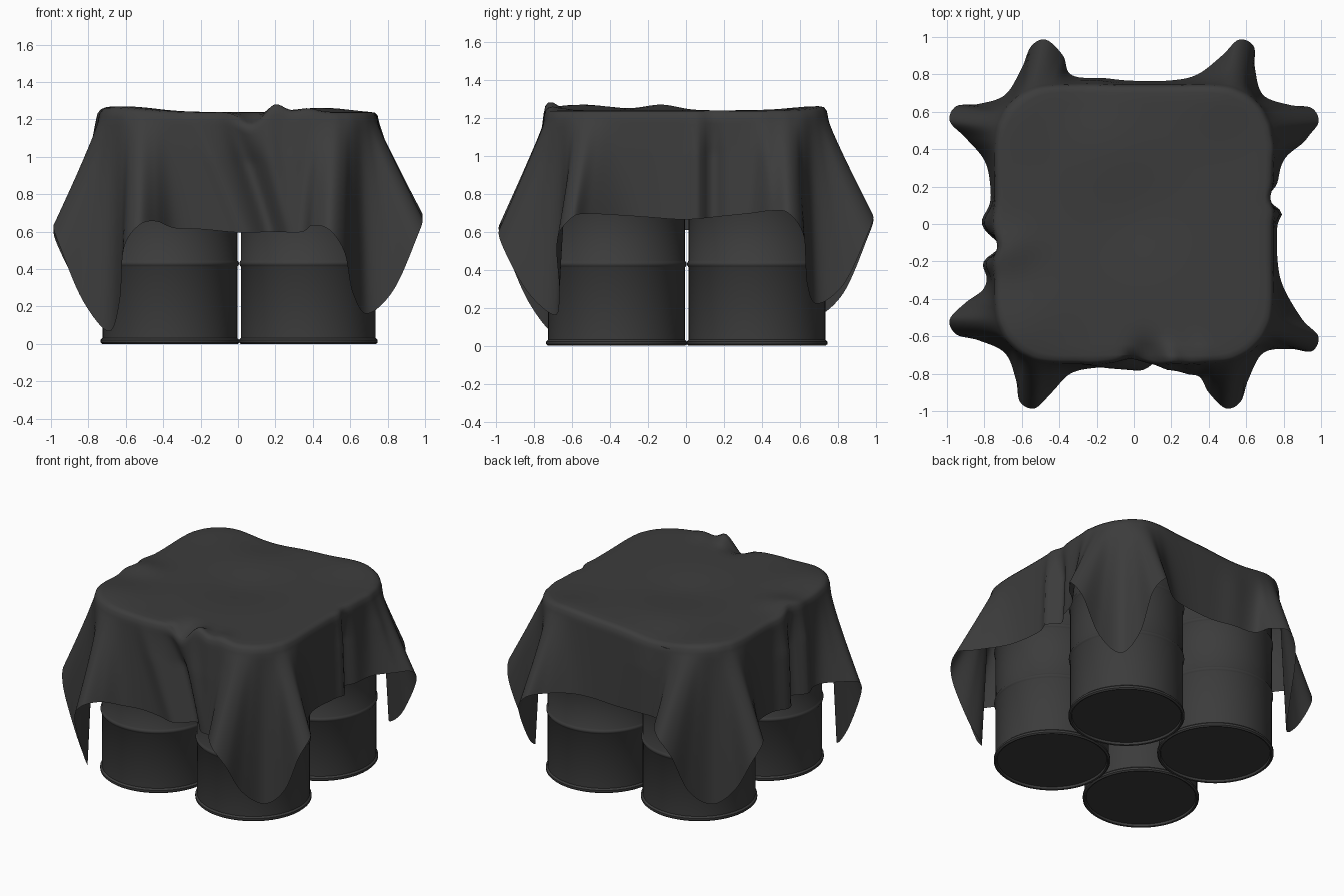
import bpy, bmesh, math
from mathutils import Vector, Matrix

if "Cube" in bpy.data.objects:
    bpy.data.objects.remove(bpy.data.objects["Cube"])

GREY = (0.045, 0.045, 0.045, 1)
mat = bpy.data.materials.new("charcoal_grey")
mat.use_nodes = True
mat.diffuse_color = GREY
bsdf = mat.node_tree.nodes["Principled BSDF"]
bsdf.inputs["Base Color"].default_value = GREY
bsdf.inputs["Roughness"].default_value = 0.7


def finish(bm, name, angle):
    bmesh.ops.recalc_face_normals(bm, faces=bm.faces[:])
    mesh = bpy.data.meshes.new(name)
    bm.to_mesh(mesh)
    bm.free()
    mesh.materials.append(mat)
    ob = bpy.data.objects.new(name, mesh)
    bpy.context.collection.objects.link(ob)
    bpy.ops.object.select_all(action='DESELECT')
    ob.select_set(True)
    bpy.context.view_layer.objects.active = ob
    bpy.ops.object.shade_smooth_by_angle(angle=math.radians(angle))
    return ob


def loft(bm, rings):
    for lower, upper in zip(rings, rings[1:]):
        n = len(lower)
        for i in range(n):
            j = (i + 1) % n
            bm.faces.new((lower[i], lower[j], upper[j], upper[i]))


# Barrels: lathed profile with end rims and two rounded rolling hoops
BODY, RIM, HEIGHT = 0.36, 0.371, 1.2


def hoop(z):
    return [(BODY + 0.009 * math.sin(math.pi * i / 6), z + 0.018 * (i / 3 - 1)) for i in range(7)]


profile = [(0.348, 0.018), (0.352, 0.003), (0.362, 0), (RIM, 0.008), (RIM, 0.022), (BODY, 0.032)]
profile += hoop(0.43) + hoop(0.8)
profile += [(BODY, HEIGHT - 0.03), (RIM, HEIGHT - 0.02), (RIM, HEIGHT - 0.006),
            (0.362, HEIGHT), (0.348, HEIGHT - 0.015)]


def barrel(name, x, y):
    bm = bmesh.new()
    rings = []
    for r, z in profile:
        rings.append([bm.verts.new((r * math.cos(a), r * math.sin(a), z))
                      for a in (math.tau * i / 64 for i in range(64))])
    loft(bm, rings)
    bm.faces.new(rings[0])
    bm.faces.new(rings[-1])
    finish(bm, name, 40).location = (x, y, 0)


for depth, sy in (("front", -1), ("back", 1)):
    for side, sx in (("right", -1), ("left", 1)):
        barrel(f"barrel_{depth}_{side}", 0.37 * sx + 0.006, 0.37 * sy + 0.004)

# Cloth outline, half a side: (along, out) at the top edge, (along, out, z) at the hem
HALF = [((0, .745), (0, .765, .62)),
        ((.2, .745), (.2, .768, .635)),
        ((.36, .748), (.34, .80, .645)),
        ((.45, .745), (.42, .90, .65)),
        ((.52, .735), (.51, .985, .63)),
        ((.57, .715), (.59, .95, .51)),
        ((.615, .69), (.622, .83, .28)),
        ((.655, .655), (.69, .69, .15))]
# Per corner: tip height; per side: lobe shifts at its two ends and change of hem height
TIP_Z = (0.07, 0.18, 0.22, 0.18)
SHIFT = ((.02, -.02), (.09, .03), (.05, -.04), (.04, 0))
HEM_LIFT = (-.035, .05, .06, 0)

top_pts, hem_pts = [], []
for side in range(4):
    turn = Matrix.Rotation(side * math.pi / 2, 3, 'Z')
    for k in range(-7, 7):
        (ta, tb), (ha, hb, hz) = HALF[abs(k)]
        s = -1 if k < 0 else 1
        corner = side if k < 0 else (side + 1) % 4
        shift = SHIFT[side][0 if k < 0 else 1]
        if abs(k) == 7:
            hz = TIP_Z[corner]
        elif abs(k) == 6:
            hz += (TIP_Z[corner] - 0.15) * 0.6
            ha += shift * 0.5
        elif abs(k) >= 3:
            ha += shift
            hz += max(0, HEM_LIFT[side])
        else:
            hz += HEM_LIFT[side]
        top_pts.append(turn @ Vector((s * ta, -tb, 0)))
        hem_pts.append(turn @ Vector((s * ha, -hb, hz)))


def smooth_loop(pts, steps):
    out, n = [], len(pts)
    for i in range(n):
        a, b, c, d = (pts[(i + o) % n] for o in (-1, 0, 1, 2))
        for q in range(steps):
            t = q / steps
            out.append(0.5 * (2 * b + (c - a) * t + (2 * a - 5 * b + 4 * c - d) * t * t
                              + (3 * b - a - 3 * c + d) * t ** 3))
    return out


top_loop, hem_loop = smooth_loop(top_pts, 8), smooth_loop(hem_pts, 8)


def bell(d, width):
    return math.exp(-(d / width) ** 2)


# Gentle lumps on the top: x, y, height, radius
LUMPS = [(.2, -.72, .05, .06), (.37, -.7, .02, .07), (-.66, -.13, .03, .12), (-.6, .62, .01, .2),
         (-.6, -.55, .03, .22), (.45, .7, .022, .2), (.07, -.72, -.06, .08), (0, .05, -.025, .25),
         (-.25, .74, -.03, .22)]


def lift(p):
    return sum(h * bell(math.hypot(p.x - x, p.y - y), r) for x, y, h, r in LUMPS)


# Hanging folds: outward direction, position along side, slant, depth, width
FOLDS = [((-1, 0), .01, 0, .05, .07), ((-1, 0), -.12, 0, -.05, .05), ((-1, 0), -.21, 0, .04, .06),
         ((1, 0), .14, 0, -.05, .05), ((1, 0), .06, 0, .03, .04), ((1, 0), .42, .03, .02, .05),
         ((0, -1), .06, .2, -.08, .07), ((0, -1), .18, .1, .03, .06), ((0, -1), -.12, .25, .02, .06),
         ((0, -1), .3, 0, .015, .06), ((0, 1), -.2, .05, .015, .1)]


def drape(p, w):
    base = p.copy()
    for (nx, ny), pos, slant, depth, width in FOLDS:
        if base.x * nx + base.y * ny > 0.68:
            along = base.y if nx else base.x
            amount = depth * bell(along - pos - slant * (w - 0.4), width) * min(1, 0.3 + 2 * w)
            p.x += nx * amount
            p.y += ny * amount


# Cloth: flat top, rounded shoulder, then a folded skirt
bm = bmesh.new()
rings = []
rows = [(i / 12 * 0.94, 1.24) for i in range(1, 13)] + [(0.972, 1.236), (0.991, 1.22)]
for scale, z in rows:
    ring = []
    for t in top_loop:
        p = Vector((t.x * scale, t.y * scale, z))
        p.z += lift(p)
        if scale > 0.95:
            drape(p, 0)
        ring.append(bm.verts.new(p))
    rings.append(ring)
SKIRT = 24
for r in range(SKIRT + 1):
    w = r / SKIRT
    ring = []
    for t, h in zip(top_loop, hem_loop):
        p = t.lerp(h, w)
        hem_z = h.z + 0.012 * math.sin(5 * p.x + 2) + 0.02 * p.x * p.y
        p.z = 1.19 + (hem_z - 1.19) * w + lift(p) * (1 - w) ** 3
        drape(p, w)
        ring.append(bm.verts.new(p))
    rings.append(ring)
loft(bm, rings)
centre = bm.verts.new((0, 0, 1.215))
for i, v in enumerate(rings[0]):
    bm.faces.new((centre, v, rings[0][(i + 1) % len(rings[0])]))
finish(bm, "draped_cloth", 80)
